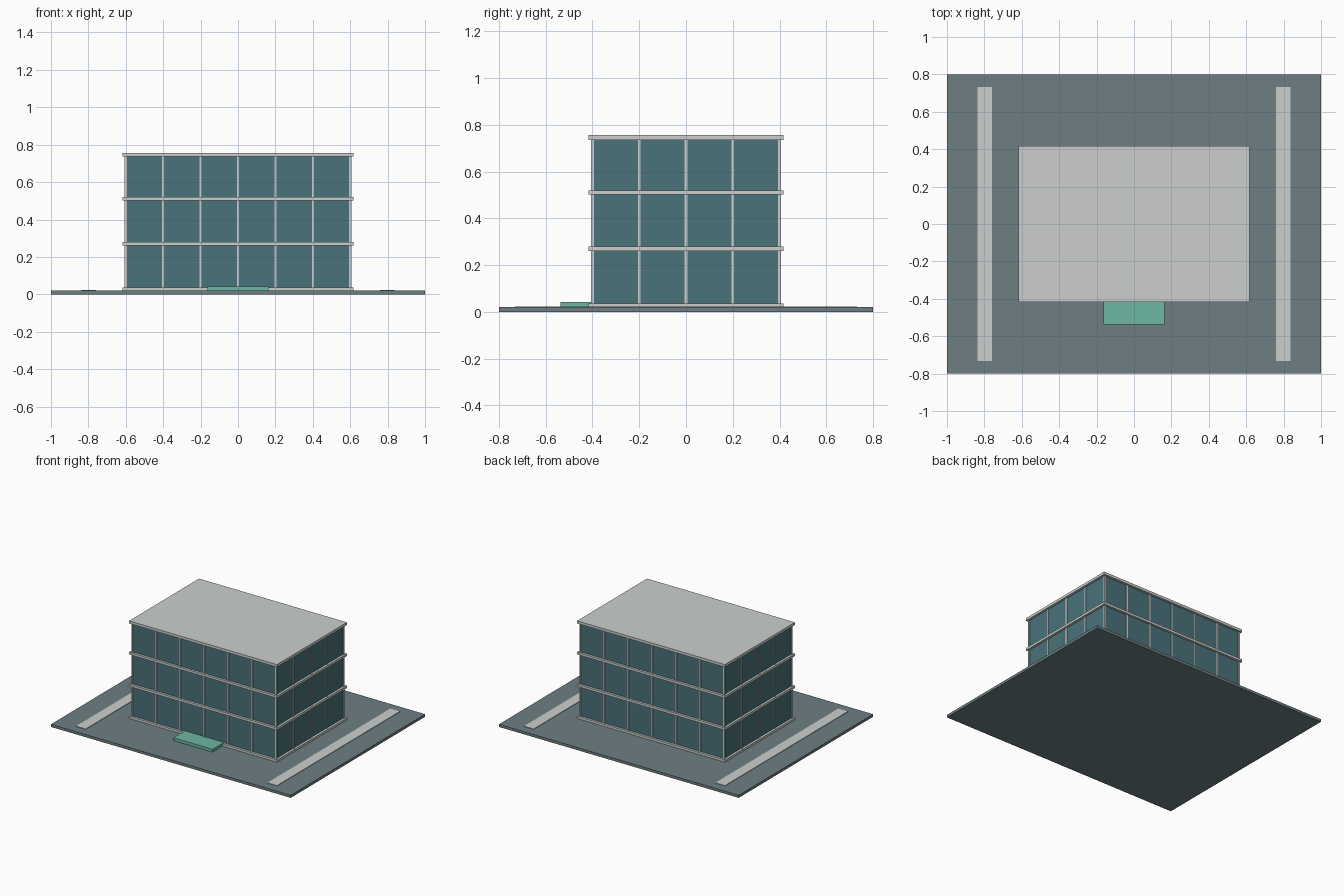
import bpy

if "Cube" in bpy.data.objects:
    bpy.data.objects.remove(bpy.data.objects["Cube"])


def material(name, rgb):
    """Flat colour given as 0-255 sRGB, stored as linear."""
    def lin(c):
        c /= 255
        return c / 12.92 if c <= 0.04045 else ((c + 0.055) / 1.055) ** 2.4
    m = bpy.data.materials.new(name)
    m.diffuse_color = (*[lin(c) for c in rgb], 1)
    m.use_nodes = True
    m.node_tree.nodes["Principled BSDF"].inputs["Base Color"].default_value = m.diffuse_color
    return m


CONCRETE = material("pale_concrete", (203, 207, 206))
ASPHALT = material("grey_paving", (109, 127, 131))
GLASS = material("teal_glass", (74, 114, 123))
GREEN = material("mint_green", (109, 183, 163))


def box(name, x, y, z, mat):
    """Box spanning the (low, high) pair on each axis."""
    spans = (x, y, z)
    bpy.ops.mesh.primitive_cube_add(size=1, location=[(a + b) / 2 for a, b in spans])
    ob = bpy.context.object
    ob.name = name
    ob.scale = [b - a for a, b in spans]
    bpy.ops.object.transform_apply(location=False, rotation=False, scale=True)
    ob.data.materials.append(mat)
    return ob


# Paved plot with a pale strip along each side
box("paved_plot", (-1, 1), (-0.8, 0.8), (0, 0.02), ASPHALT)
for side in (-1, 1):
    box("side_strip", (side * 0.798 - 0.04, side * 0.798 + 0.04),
        (-0.732, 0.732), (0.02, 0.024), CONCRETE)

# Floor slabs and roof
slabs = [(0.02, 0.037), (0.261, 0.279), (0.502, 0.52), (0.736, 0.756)]
for i, z in enumerate(slabs):
    name = "roof_slab" if i == 3 else "floor_slab"
    box(name, (-0.617, 0.617), (-0.417, 0.417), z, CONCRETE)

# Glazed storeys between the slabs
for low, high in zip(slabs, slabs[1:]):
    box("glass_storey", (-0.6, 0.6), (-0.4, 0.4), (low[1], high[0]), GLASS)

# Mullions every 0.2 around the facade, including the corners
HALF = 0.0055
for low, high in zip(slabs, slabs[1:]):
    z = (low[1], high[0])
    for i in range(7):
        for j in range(5):
            if i in (0, 6) or j in (0, 4):
                x, y = -0.6 + 0.2 * i, -0.4 + 0.2 * j
                box("mullion", (x - HALF, x + HALF), (y - HALF, y + HALF), z, CONCRETE)

# Entrance step at the front
box("entrance_step", (-0.163, 0.163), (-0.537, -0.4), (0.02, 0.042), GREEN)
